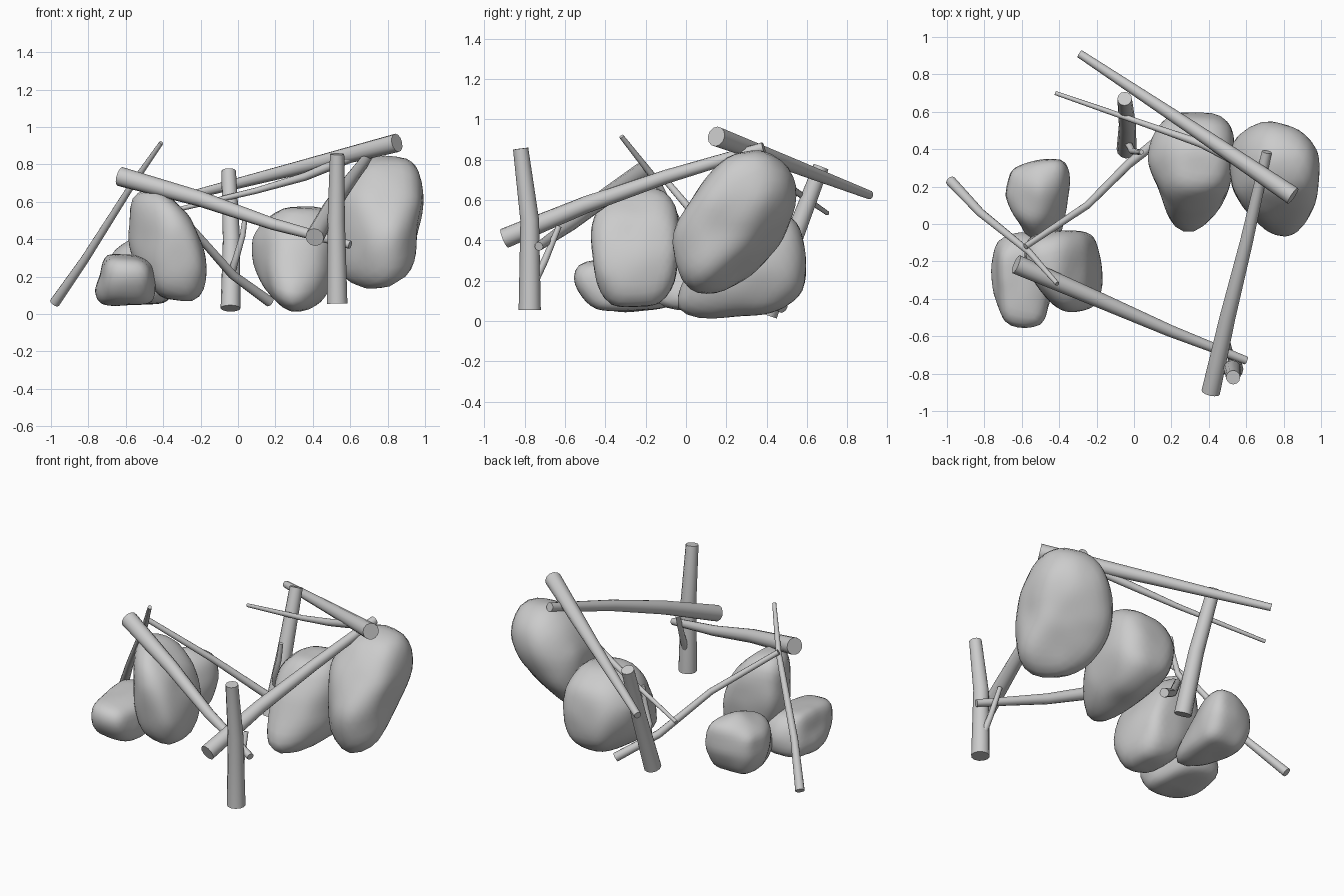
import bpy, bmesh
from mathutils import Vector, noise


def finish(obj, angle):
    bpy.ops.object.select_all(action='DESELECT')
    bpy.context.view_layer.objects.active = obj
    obj.select_set(True)
    if obj.type == 'CURVE':
        bpy.ops.object.convert(target='MESH')
    bpy.ops.object.shade_smooth_by_angle(angle=angle)


def log(name, pts, r0, r1):
    """Tapered, slightly bent round stick along a few points."""
    cu = bpy.data.curves.new(name, 'CURVE')
    cu.dimensions = '3D'
    cu.bevel_depth = 1.0
    cu.bevel_resolution = 4
    cu.use_fill_caps = True
    sp = cu.splines.new('POLY')
    sp.points.add(len(pts) - 1)
    for i, p in enumerate(pts):
        sp.points[i].co = (*p, 1)
        sp.points[i].radius = r0 + (r1 - r0) * i / (len(pts) - 1)
    ob = bpy.data.objects.new(name, cu)
    bpy.context.collection.objects.link(ob)
    finish(ob, 0.8)


def reach(poly, c, d):
    """How far direction d can travel from c before leaving the outline."""
    best = 1e-4
    for i, a in enumerate(poly):
        b = poly[(i + 1) % len(poly)]
        ax, ay = a[0] - c[0], a[1] - c[1]
        ex, ey = b[0] - a[0], b[1] - a[1]
        den = d[0] * ey - d[1] * ex
        if abs(den) < 1e-9:
            continue
        t = (ax * ey - ay * ex) / den
        u = (ax * d[1] - ay * d[0]) / den
        if t > 0 and -1e-6 <= u <= 1 + 1e-6:
            best = max(best, t)
    return best


def rock(name, c, front, side, top, cut=None):
    """Boulder: a sphere pushed out to its outlines and one slanted facet."""
    bm = bmesh.new()
    bmesh.ops.create_icosphere(bm, subdivisions=4, radius=1)
    x, y, z = c
    p = 5
    for v in bm.verts:
        d = v.co.normalized()
        total = 0
        for poly, cc, dd in ((front, (x, z), (d.x, d.z)), (side, (y, z), (d.y, d.z)),
                             (top, (x, y), (d.x, d.y))):
            if dd[0] ** 2 + dd[1] ** 2 > 1e-8:
                total += reach(poly, cc, dd) ** -p
        if cut:
            n = Vector(cut[0])
            if n.dot(d) > 0:
                total += 2 * ((cut[1] - n.dot(Vector(c))) / n.dot(d)) ** -p
        v.co = Vector(c) + d * (total / 2) ** (-1 / p)
    for _ in range(2):
        bmesh.ops.smooth_vert(bm, verts=bm.verts, factor=0.5,
                              use_axis_x=True, use_axis_y=True, use_axis_z=True)
    for v in bm.verts:
        v.co += (v.co - Vector(c)).normalized() * noise.noise(v.co * 7) * 0.008
    me = bpy.data.meshes.new(name)
    bm.to_mesh(me)
    bm.free()
    ob = bpy.data.objects.new(name, me)
    bpy.context.collection.objects.link(ob)
    finish(ob, 1.2)


# Leaning and lying logs
log("back_log", [(.85, .15, .915), (.3, .52, .775), (-.29, .91, .625)], .05, .022)
log("front_log", [(-.63, -.215, .735), (-.2, -.4, .615), (.19, -.57, .48), (.6, -.73, .37)], .052, .022)
log("right_log", [(.41, -.9, .41), (.5, -.5, .575), (.6, -.1, .715), (.71, .385, .86)], .05, .027)

# Upright posts
log("front_post", [(.53, -.775, .055), (.525, -.775, .5), (.53, -.82, .855)], .055, .038)
log("back_post", [(-.04, .40, .03), (-.035, .53, .4), (-.05, .67, .765)], .053, .039)

# Thin branches
log("left_branch", [(-.98, .23, .06), (-.82, .06, .29), (-.56, -.15, .7), (-.41, -.32, .915)], .028, .012)
log("middle_branch", [(.17, .48, .065), (-.03, .32, .21), (-.25, .10, .46), (-.58, -.12, .72)], .028, .016)
log("back_branch", [(.66, .28, .86), (.36, .43, .735), (.1, .52, .66), (-.42, .7, .535)], .028, .011)

# Twigs growing from the posts
log("back_post_twig", [(-.04, .45, .2), (-.01, .39, .3), (.025, .385, .42), (.04, .385, .53)], .02, .013)
log("front_post_twig", [(.53, -.76, .18), (.515, -.7, .3), (.5, -.63, .47)], .022, .014)

# Boulders
rock("right_boulder", (.76, .24, .48),
     [(.56, .2), (.77, .07), (.94, .16), (.95, .45), (1.0, .62), (.94, .84), (.71, .86), (.53, .6), (.51, .4)],
     [(.37, .87), (.53, .73), (.56, .55), (.49, .35), (.31, .13), (.14, .07), (-.01, .2), (-.08, .42),
      (0, .53), (.2, .79)],
     [(.69, .57), (.86, .52), (1.01, .38), (.97, .1), (.83, -.09), (.72, -.03), (.52, .2), (.49, .4)],
     ((.42, .644, -.64), .35))
rock("middle_boulder", (.3, .31, .27),
     [(.07, .28), (.11, .12), (.28, -.01), (.43, .06), (.53, .25), (.54, .45), (.47, .58), (.25, .57), (.08, .4)],
     [(-.09, .05), (.05, -.01), (.4, .03), (.58, .14), (.6, .3), (.54, .48), (.4, .58), (.2, .56), (.08, .32)],
     [(.28, -.1), (.37, -.02), (.51, .2), (.54, .38), (.53, .53), (.44, .6), (.21, .6), (.09, .46),
      (.06, .35), (.17, .15), (.2, .0)],
     ((-.71, .18, -.68), -.12))
rock("left_tall_boulder", (-.39, -.25, .36),
     [(-.64, .43), (-.6, .68), (-.4, .64), (-.27, .5), (-.18, .3), (-.16, .2), (-.22, .05), (-.4, .1), (-.55, .28)],
     [(-.48, .45), (-.43, .6), (-.3, .69), (-.1, .68), (-.01, .5), (-.05, .2), (-.14, .06), (-.36, .06), (-.44, .2)],
     [(-.62, -.28), (-.55, -.08), (-.38, -.04), (-.22, -.05), (-.15, -.32), (-.2, -.46), (-.36, -.48), (-.52, -.42)],
     ((-.826, -.564, 0), .62))
rock("left_low_boulder", (-.6, -.3, .18),
     [(-.78, .12), (-.73, .05), (-.45, .05), (-.41, .15), (-.44, .26), (-.55, .31), (-.7, .32), (-.73, .2)],
     [(-.57, .2), (-.54, .28), (-.4, .3), (-.15, .33), (-.04, .2), (-.07, .07), (-.3, .04), (-.43, .06)],
     [(-.69, -.53), (-.6, -.56), (-.49, -.53), (-.45, -.35), (-.49, -.1), (-.6, -.03), (-.74, -.1), (-.77, -.25)])
rock("left_back_boulder", (-.51, .15, .22),
     [(-.69, .2), (-.67, .32), (-.5, .43), (-.35, .41), (-.33, .25), (-.37, .06), (-.6, .05)],
     [(-.24, .1), (-.18, .05), (.02, .05), (.25, .06), (.35, .22), (.34, .37), (.2, .43), (.03, .37), (-.08, .25)],
     [(-.69, .15), (-.65, .28), (-.5, .35), (-.37, .35), (-.33, .22), (-.37, .05), (-.36, -.2),
      (-.46, -.22), (-.6, .02)],
     ((.8, -.39, .457), -.21))
